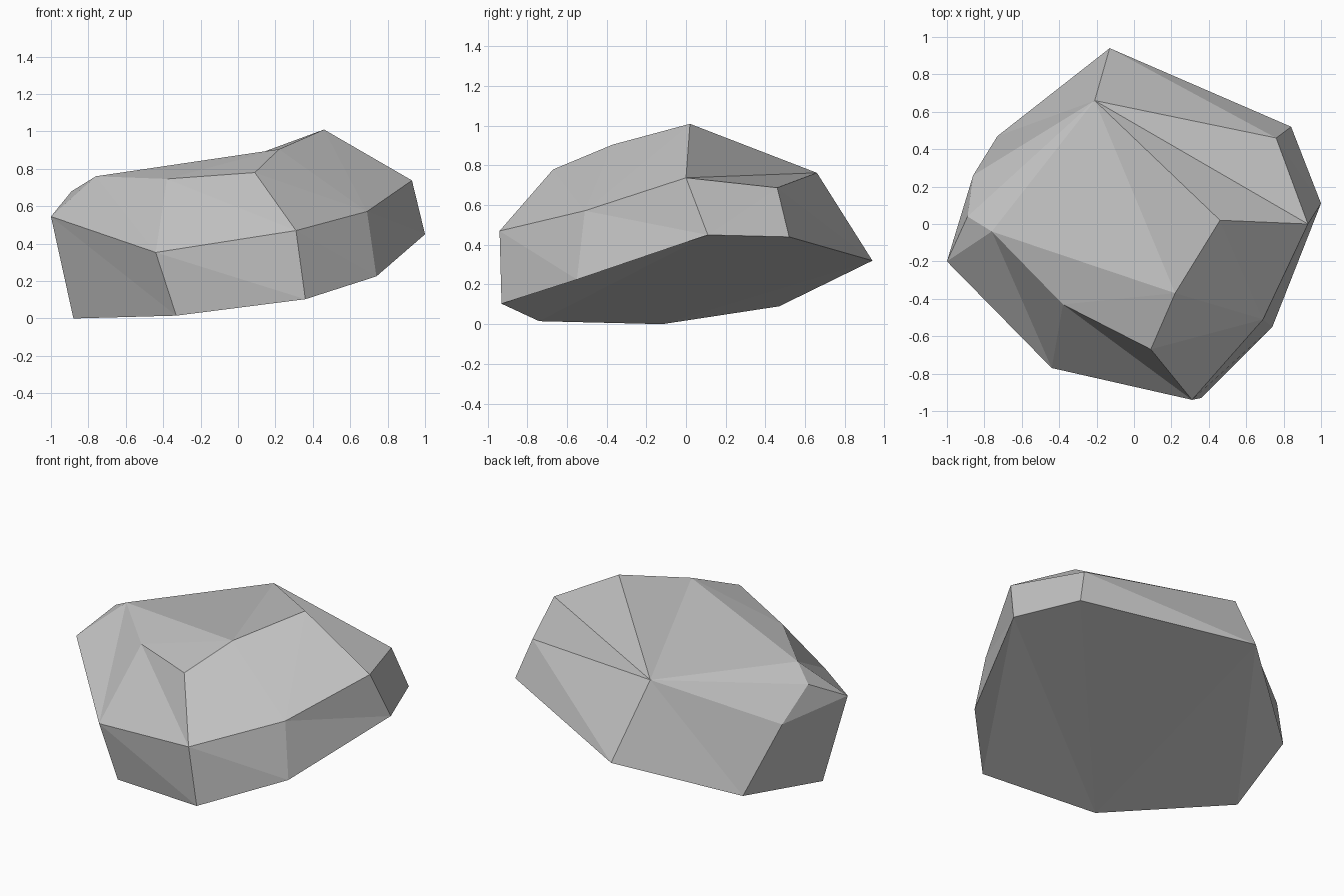
import bpy
import bmesh

default_cube = bpy.data.objects.get("Cube")
if default_cube:
    bpy.data.objects.remove(default_cube, do_unlink=True)


def make_material(name, colour):
    material = bpy.data.materials.new(name)
    material.use_nodes = True
    material.diffuse_color = colour
    shader = material.node_tree.nodes["Principled BSDF"]
    shader.inputs["Base Color"].default_value = colour
    return material


def add_fan(bm, corners, hub, rim):
    """Split the stone into flat chips that all meet at one hub corner."""
    for first, second in zip(rim, rim[1:]):
        bm.faces.new([corners[key] for key in (hub, first, second)])


def make_boulder(name, corner_rings, chips, material):
    mesh = bpy.data.meshes.new(name)
    bm = bmesh.new()
    corners = {}
    for keys, ring in corner_rings:
        for key, position in zip(keys, ring):
            corners[key] = bm.verts.new(position)
    for hub, rim in chips:
        add_fan(bm, corners, hub, rim)
    bmesh.ops.recalc_face_normals(bm, faces=bm.faces[:])
    for face in bm.faces:
        face.smooth = False
    bm.to_mesh(mesh)
    bm.free()
    mesh.materials.append(material)
    boulder = bpy.data.objects.new(name, mesh)
    bpy.context.collection.objects.link(boulder)
    return boulder


# Tilted underside outline
base_ring = ("SPKIFCAU", [
    (-.88, -.12, 0), (-.33, -.74, .015), (.36, -.93, .103), (.74, -.55, .225),
    (1, .11, .45), (.84, .52, .44), (-.13, .94, .32), (-.73, .47, .09),
])
# Widest corners around the sides
shoulder_ring = ("ROJHEDT", [
    (-1, -.2, .545), (-.44, -.77, .353), (.31, -.94, .47), (.69, -.51, .572),
    (.93, 0, .738), (.76, .46, .688), (-.86, .26, .5),
])
# Corners of the worn top
crown_ring = ("VQNLMGB", [
    (-.89, .04, .68), (-.76, -.04, .76), (-.38, -.43, .746), (.09, -.67, .78),
    (.22, -.37, .905), (.46, .02, 1.01), (-.21, .66, .763),
])

chips = [
    ("B", "ADEGMQVTUA"),  # broad top and back slope
    ("N", "MLJOQM"),      # worn front shoulder
    ("H", "EGMLJ"),       # slope below the peak
    ("R", "OPSUTVQO"),    # blunt end
    ("J", "HIKO"),        # front wall
    ("O", "KP"),
    ("F", "CDEHI"),       # far end wall
    ("A", "CD"),          # back edge
    ("F", "PKI"),         # underside
    ("P", "FCAS"),
    ("A", "US"),
]

stone_grey = make_material("stone_grey", (.54, .54, .54, 1))
make_boulder("boulder", (base_ring, shoulder_ring, crown_ring), chips, stone_grey)
